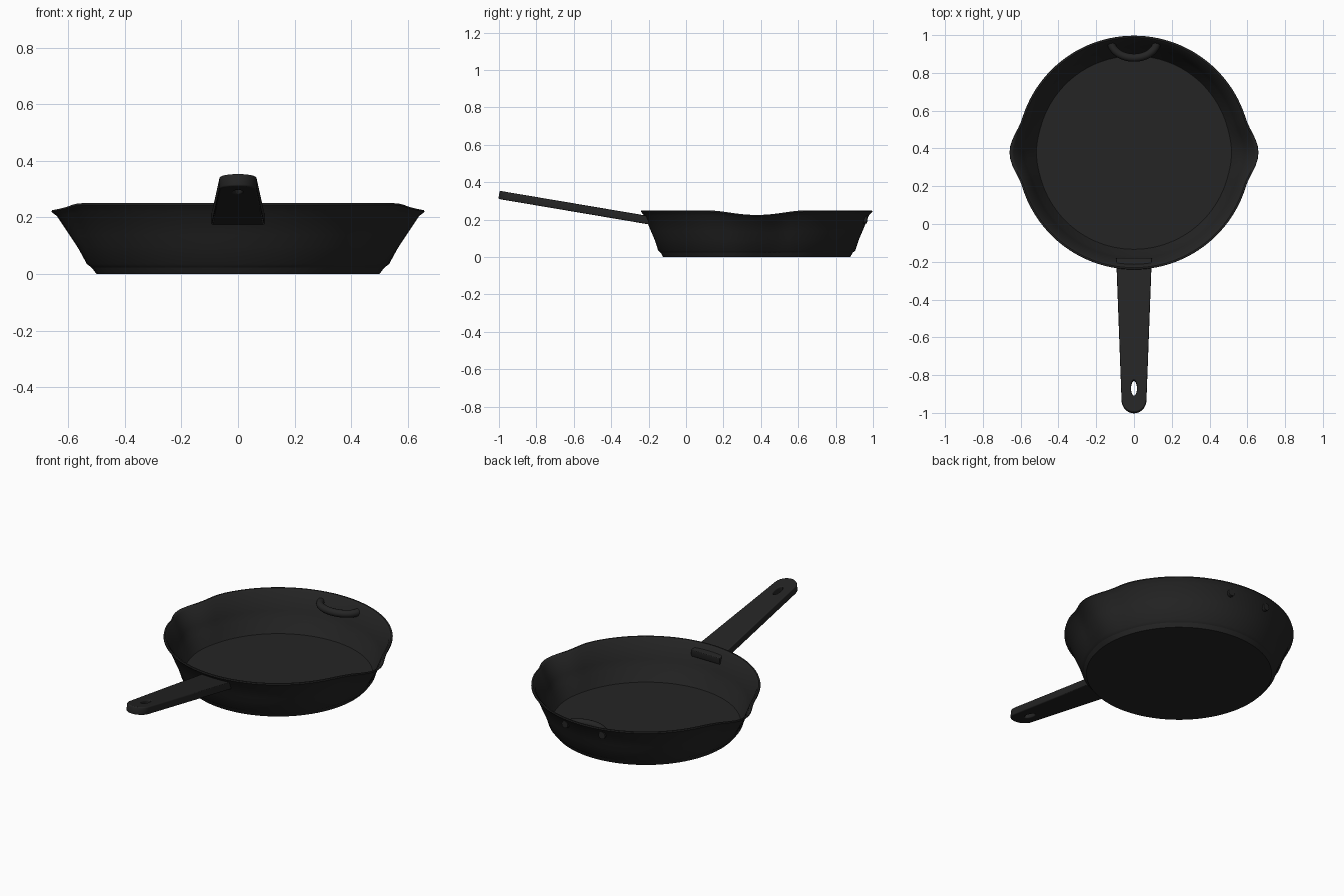
import bpy, bmesh, math
from math import sin, cos, pi, radians

if "Cube" in bpy.data.objects:
    bpy.data.objects.remove(bpy.data.objects["Cube"])

CENTRE_Y = 0.378
RIM_Z = 0.25

iron = bpy.data.materials.new("cast iron black")
iron.use_nodes = True
COLOUR = (0.018, 0.018, 0.018, 1)
iron.diffuse_color = COLOUR
iron.node_tree.nodes["Principled BSDF"].inputs["Base Color"].default_value = COLOUR


def select(ob):
    bpy.ops.object.select_all(action='DESELECT')
    ob.select_set(True)
    bpy.context.view_layer.objects.active = ob


def finish(ob, angle=35):
    ob.data.materials.clear()
    ob.data.materials.append(iron)
    select(ob)
    bpy.ops.object.shade_smooth_by_angle(angle=radians(angle))


def curve_object(name, loops, dimensions, cyclic):
    data = bpy.data.curves.new(name, 'CURVE')
    data.dimensions = dimensions
    for loop in loops:
        spline = data.splines.new('POLY')
        spline.points.add(len(loop) - 1)
        for p, co in zip(spline.points, loop):
            p.co = (*co, 1)
        spline.use_cyclic_u = cyclic
    ob = bpy.data.objects.new(name, data)
    bpy.context.collection.objects.link(ob)
    return ob


def to_mesh(ob):
    select(ob)
    bpy.ops.object.convert(target='MESH')
    return bpy.context.object


def hump(angle, width):
    # smooth bump, one at the spout and zero beyond the width
    return cos(angle / width * pi / 2) ** 2 if angle < width else 0


# Pan body: lathed wall whose rim is pulled out and down at two pouring spouts
PROFILE = [(0.500, 0), (0.523, 0.04), (0.565, 0.137), (0.600, 0.222), (0.612, 0.234),
           (0.619, 0.243), (0.617, 0.25), (0.609, 0.25), (0.598, 0.24), (0.560, 0.137),
           (0.527, 0.035), (0.512, 0.022)]
SIDES = 120
bm = bmesh.new()
rings = []
for r, z in PROFILE:
    ring = []
    for i in range(SIDES):
        a = 2 * pi * i / SIDES
        off = math.asin(min(1, abs(sin(a))))
        radius = r + 0.04 * hump(off, radians(17)) * min(1, z / 0.2)
        height = z - 0.025 * hump(off, radians(27)) * (z / RIM_Z) ** 3
        ring.append(bm.verts.new((radius * cos(a), radius * sin(a) + CENTRE_Y, height)))
    rings.append(ring)
for low, high in zip(rings, rings[1:]):
    for i in range(SIDES):
        j = (i + 1) % SIDES
        bm.faces.new((low[i], low[j], high[j], high[i]))
bm.faces.new(rings[0][::-1])
bm.faces.new(rings[-1])
mesh = bpy.data.meshes.new("pan_body")
bm.to_mesh(mesh)
bm.free()
body = bpy.data.objects.new("pan_body", mesh)
bpy.context.collection.objects.link(body)
finish(body)

# Long handle: tapered outline with a rounded tip and a hanging hole
tip = [(0.066 * cos(a), -0.74 + 0.071 * sin(a), 0)
       for a in (pi + pi * i / 20 for i in range(21))]
outline = [(0.094, 0.018, 0), (-0.094, 0.018, 0)] + tip
hole = [(0.016 * cos(a), -0.68 + 0.042 * sin(a), 0)
        for a in (2 * pi * i / 24 for i in range(24))]
handle = curve_object("long_handle", [outline, hole], '2D', True)
handle.data.fill_mode = 'BOTH'
handle.data.extrude = 0.016
handle.data.bevel_depth = 0.006
handle.data.bevel_resolution = 2
handle.data.offset = -0.006
handle.location = (0, -0.2, 0.197)
handle.rotation_euler = (radians(-9.6), 0, 0)
finish(to_mesh(handle))

# Small ring set into the back wall
arc = [(0.122 * cos(a), 0.968 + 0.088 * sin(a), 0.2)
       for a in (pi + pi * i / 32 for i in range(33))]
ring = curve_object("helper_ring", [arc], '3D', False)
ring.data.bevel_depth = 0.021
ring.data.bevel_resolution = 4
ring.data.use_fill_caps = True
finish(to_mesh(ring), 50)
